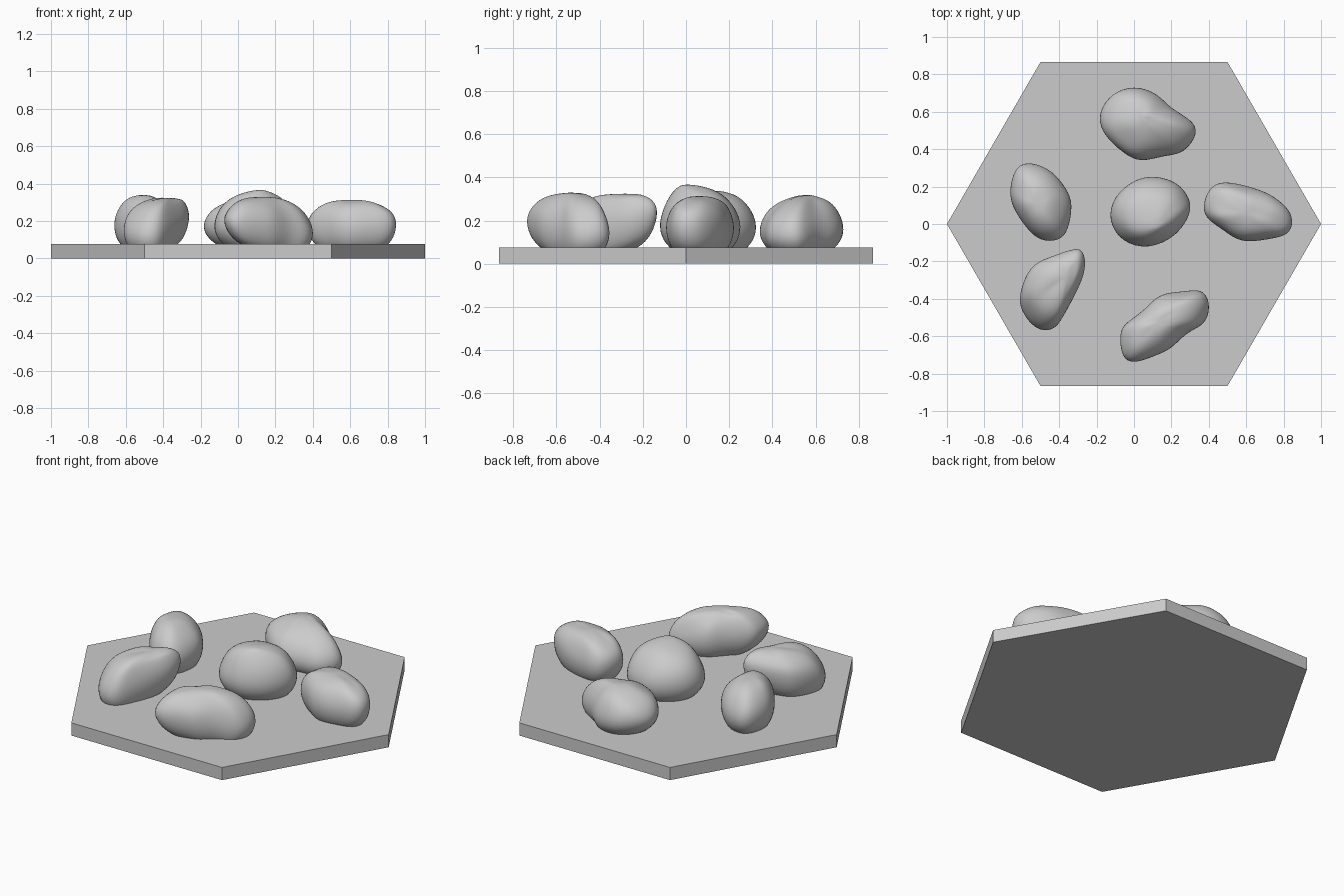
import bpy, bmesh, math, random
from mathutils import Vector

if "Cube" in bpy.data.objects:
    bpy.data.objects.remove(bpy.data.objects["Cube"])

random.seed(4)


def finish(name, bm):
    bmesh.ops.recalc_face_normals(bm, faces=bm.faces[:])
    me = bpy.data.meshes.new(name)
    bm.to_mesh(me)
    bm.free()
    ob = bpy.data.objects.new(name, me)
    bpy.context.collection.objects.link(ob)
    return ob


def rock(name, outline, peak, mid, power=0.85, tilt=(0, 0)):
    """Loft a plan outline (widest ring at height mid) up to a peak; underside sinks into the base."""
    bm = bmesh.new()
    n = len(outline)
    centre = sum((Vector(p) for p in outline), Vector((0, 0))) / n
    top = Vector(peak[:2])
    rings = []
    for deg in (-62, -30, 0, 27, 52, 72):
        a = math.radians(deg)
        s = math.cos(a) ** power
        hub = centre.lerp(top, max(0, math.sin(a)))
        ring = []
        for p in outline:
            jit = 1.035 + (random.uniform(-.07, .05) if deg > 0 else 0)
            q = hub + (Vector(p) - hub) * s * jit
            lean = (q - centre).dot(Vector(tilt)) * (1 - max(0, math.sin(a)) ** 2)
            rise = (peak[2] + .004 - mid) if deg > 0 else mid - .01
            z = mid + rise * math.sin(a) + lean
            if deg > 0:
                z += random.uniform(-.008, .008)
            ring.append(bm.verts.new((q.x, q.y, max(z, .015))))
        rings.append(ring)
    for lo, hi in zip(rings, rings[1:]):
        for i in range(n):
            j = (i + 1) % n
            bm.faces.new((lo[i], lo[j], hi[j], hi[i]))
    bm.faces.new(rings[0][::-1])
    tip = bm.verts.new((top.x, top.y, peak[2] + .006))
    for i in range(n):
        bm.faces.new((rings[-1][i], rings[-1][(i + 1) % n], tip))
    for f in bm.faces:
        f.smooth = True
    ob = finish(name, bm)
    sub = ob.modifiers.new("smooth", 'SUBSURF')
    sub.levels = sub.render_levels = 2
    return ob


# Hexagonal base slab
bm = bmesh.new()
bmesh.ops.create_cone(bm, cap_ends=True, segments=6, radius1=1, radius2=1, depth=.076)
for v in bm.verts:
    a = round(math.atan2(v.co.y, v.co.x) / (math.pi / 6))
    if a % 2:  # keep corners on the x axis
        x, y = v.co.x, v.co.y
        v.co.x, v.co.y = -y, x
    v.co.z += .038
finish("hexagon_base", bm)

# Six boulders
rock("centre_boulder",
     [(.11, .265), (.24, .225), (.3, .14), (.31, .07), (.24, -.06), (.08, -.14),
      (-.07, -.1), (-.145, .02), (-.11, .15), (0, .24)],
     (.12, .0, .365), .17, 1.0)
rock("back_boulder",
     [(0, .745), (.13, .7), (.19, .62), (.31, .56), (.35, .49), (.27, .37), (.16, .365),
      (.04, .325), (-.05, .37), (-.18, .49), (-.195, .6), (-.12, .7)],
     (.04, .57, .315), .15, .95, (-.08, 0))
rock("right_boulder",
     [(.47, .235), (.62, .2), (.72, .165), (.82, .09), (.85, .02), (.83, -.06), (.72, -.08),
      (.57, -.105), (.48, -.03), (.38, .03), (.37, .1), (.4, .19)],
     (.6, .06, .31), .17, .7)
rock("left_boulder",
     [(-.55, .335), (-.44, .29), (-.36, .19), (-.325, .11), (-.35, -.04), (-.4, -.09),
      (-.5, -.095), (-.57, -.03), (-.66, .1), (-.665, .2), (-.63, .315)],
     (-.53, .11, .335), .17, .85)
rock("front_left_boulder",
     [(-.32, -.13), (-.27, -.14), (-.255, -.24), (-.3, -.35), (-.38, -.5), (-.43, -.575),
      (-.53, -.57), (-.61, -.46), (-.615, -.38), (-.56, -.22), (-.45, -.18)],
     (-.36, -.28, .32), .18, .75, (.1, .2))
rock("front_boulder",
     [(.27, -.36), (.36, -.345), (.4, -.4), (.405, -.48), (.37, -.545), (.28, -.58),
      (.2, -.67), (.12, -.7), (0, -.75), (-.07, -.72), (-.08, -.58), (-.05, -.53),
      (.06, -.46), (.13, -.37)],
     (.12, -.53, .325), .17, .85, (-.16, 0))
